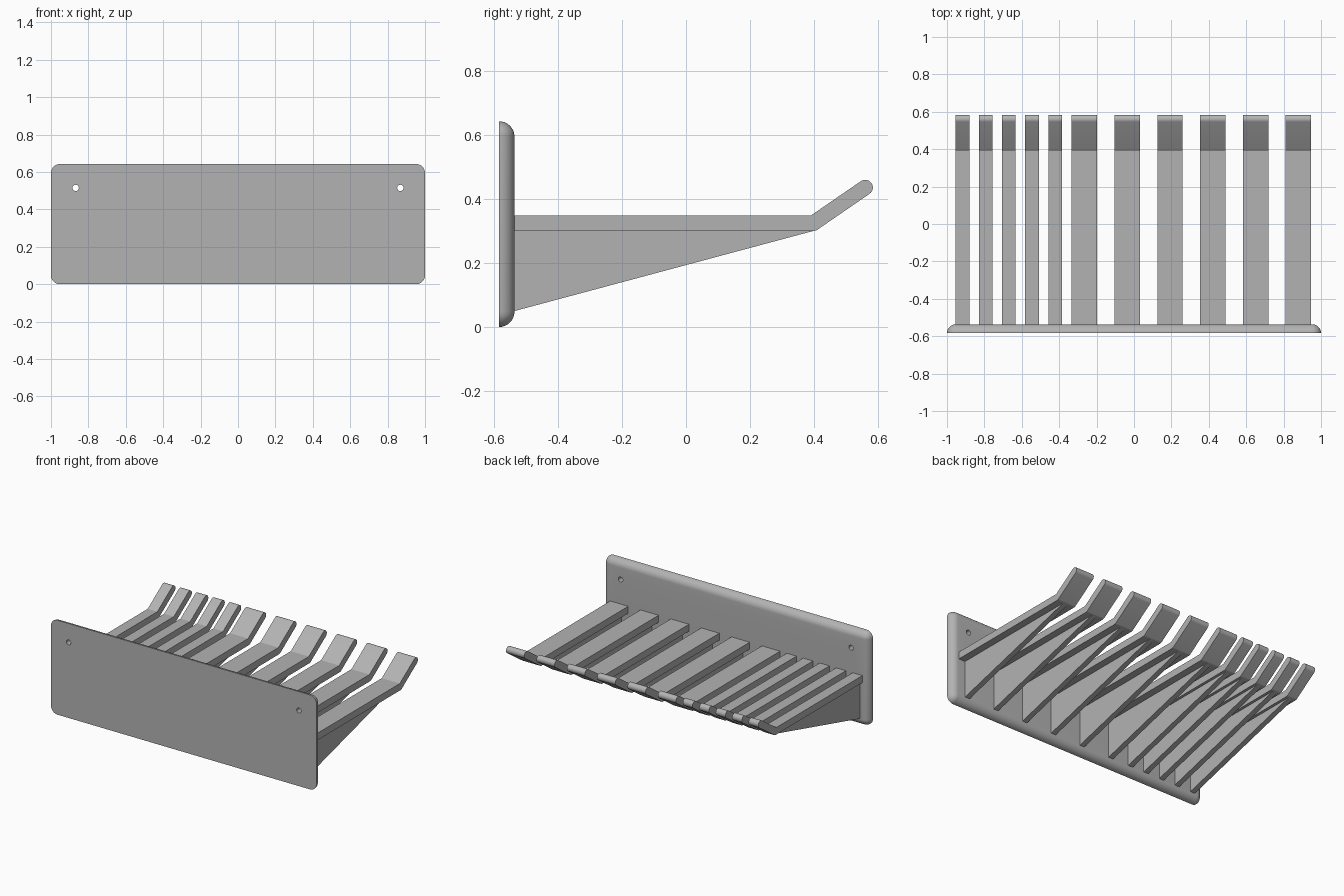
import bpy, bmesh, math
from math import sin, cos, pi
from mathutils import Vector

cube = bpy.data.objects.get("Cube")
if cube:
    bpy.data.objects.remove(cube, do_unlink=True)

GREY = (0.45, 0.45, 0.45, 1)
grey = bpy.data.materials.new("plain grey")
grey.use_nodes = True
grey.diffuse_color = GREY
grey.node_tree.nodes["Principled BSDF"].inputs["Base Color"].default_value = GREY

FRONT, BACK = -0.584, -0.536     # mounting plate faces
HEIGHT = 0.643
R = 0.048                        # plate edge radius
HALF = 0.024                     # half the bar thickness
BAR_Z = 0.324                    # bar centre line


def add_object(name, bm, smooth=True):
    bmesh.ops.recalc_face_normals(bm, faces=bm.faces)
    mesh = bpy.data.meshes.new(name)
    bm.to_mesh(mesh)
    bm.free()
    mesh.materials.append(grey)
    obj = bpy.data.objects.new(name, mesh)
    bpy.context.collection.objects.link(obj)
    if smooth:
        bpy.ops.object.select_all(action='DESELECT')
        obj.select_set(True)
        bpy.context.view_layer.objects.active = obj
        bpy.ops.object.shade_smooth_by_angle(angle=math.radians(30))
    return obj


def extrude_profile(name, points, centre, width, smooth=True):
    """Extrude a y-z outline along x."""
    bm = bmesh.new()
    face = bm.faces.new([bm.verts.new((centre - width / 2, y, z)) for y, z in points])
    new = bmesh.ops.extrude_face_region(bm, geom=[face])["geom"]
    bmesh.ops.translate(bm, vec=(width, 0, 0),
                        verts=[v for v in new if isinstance(v, bmesh.types.BMVert)])
    return add_object(name, bm, smooth)


def arc(centre, radius, start, end, steps):
    return [(centre[0] + radius * cos(start + (end - start) * i / steps),
             centre[1] + radius * sin(start + (end - start) * i / steps))
            for i in range(steps + 1)]


# Mounting plate: rounded rectangle whose rear edge is a quarter round
def plate_outline(radius):
    points = []
    for k, (sx, sz) in enumerate([(1, 1), (-1, 1), (-1, -1), (1, -1)]):
        corner = (sx * (1 - R), HEIGHT / 2 + sz * (HEIGHT / 2 - R))
        points += arc(corner, radius, k * pi / 2, (k + 1) * pi / 2, 8)
    return points


bm = bmesh.new()
rings = []
STEPS = 8
for i in range(STEPS + 1):
    t = i / STEPS * pi / 2
    radius = max(R * cos(t), 0.0)
    rings.append([bm.verts.new((x, FRONT + R * sin(t), z)) for x, z in plate_outline(radius)])
for a, b in zip(rings, rings[1:]):
    for j in range(len(a)):
        k = (j + 1) % len(a)
        bm.faces.new((a[j], a[k], b[k], b[j]))
bm.faces.new(rings[0])
bm.faces.new(rings[-1])
bmesh.ops.remove_doubles(bm, verts=bm.verts, dist=0.00005)
plate = add_object("mounting_plate", bm)

# Screw holes through the plate
for side in (-1, 1):
    bpy.ops.mesh.primitive_cylinder_add(vertices=24, radius=0.017, depth=0.3,
                                        location=(side * 0.868, FRONT, 0.515),
                                        rotation=(pi / 2, 0, 0))
    cutter = bpy.context.object
    cutter.name = "screw_hole_cutter"
    cut = plate.modifiers.new("screw_hole", 'BOOLEAN')
    cut.object = cutter
    cut.solver = 'EXACT'
    bpy.context.view_layer.objects.active = plate
    bpy.ops.object.modifier_apply(modifier=cut.name)
    bpy.data.objects.remove(cutter, do_unlink=True)

# Bar outline: flat arm, then an upturned lip with a rounded end
knee = Vector((0.397, BAR_Z))
tip = Vector((0.560, 0.436))
slope = math.atan2(tip.y - knee.y, tip.x - knee.x)
bar_outline = [(BACK - 0.004, BAR_Z + HALF), (BACK - 0.004, BAR_Z - HALF)]
bar_outline += arc(knee, HALF, -pi / 2, slope - pi / 2, 4)
bar_outline += arc(tip, HALF, slope - pi / 2, slope + pi / 2, 12)
bar_outline.append((knee.x - HALF * math.tan(slope / 2), BAR_Z + HALF))

# Rib outline: triangular web under the arm
rib_outline = [(BACK - 0.004, 0.05), (BACK, 0.05), (knee.x, BAR_Z - HALF),
               (BACK - 0.004, BAR_Z - HALF)]

# Five narrow and six wide holder bars
bars = [("narrow", -0.917 + 0.124 * i, 0.073) for i in range(5)]
bars += [("wide", -0.265 + 0.2287 * i, 0.136) for i in range(6)]
for kind, x, width in bars:
    extrude_profile(kind + "_bar", bar_outline, x, width)
    extrude_profile(kind + "_bar_rib", rib_outline, x, 0.036, smooth=False)
